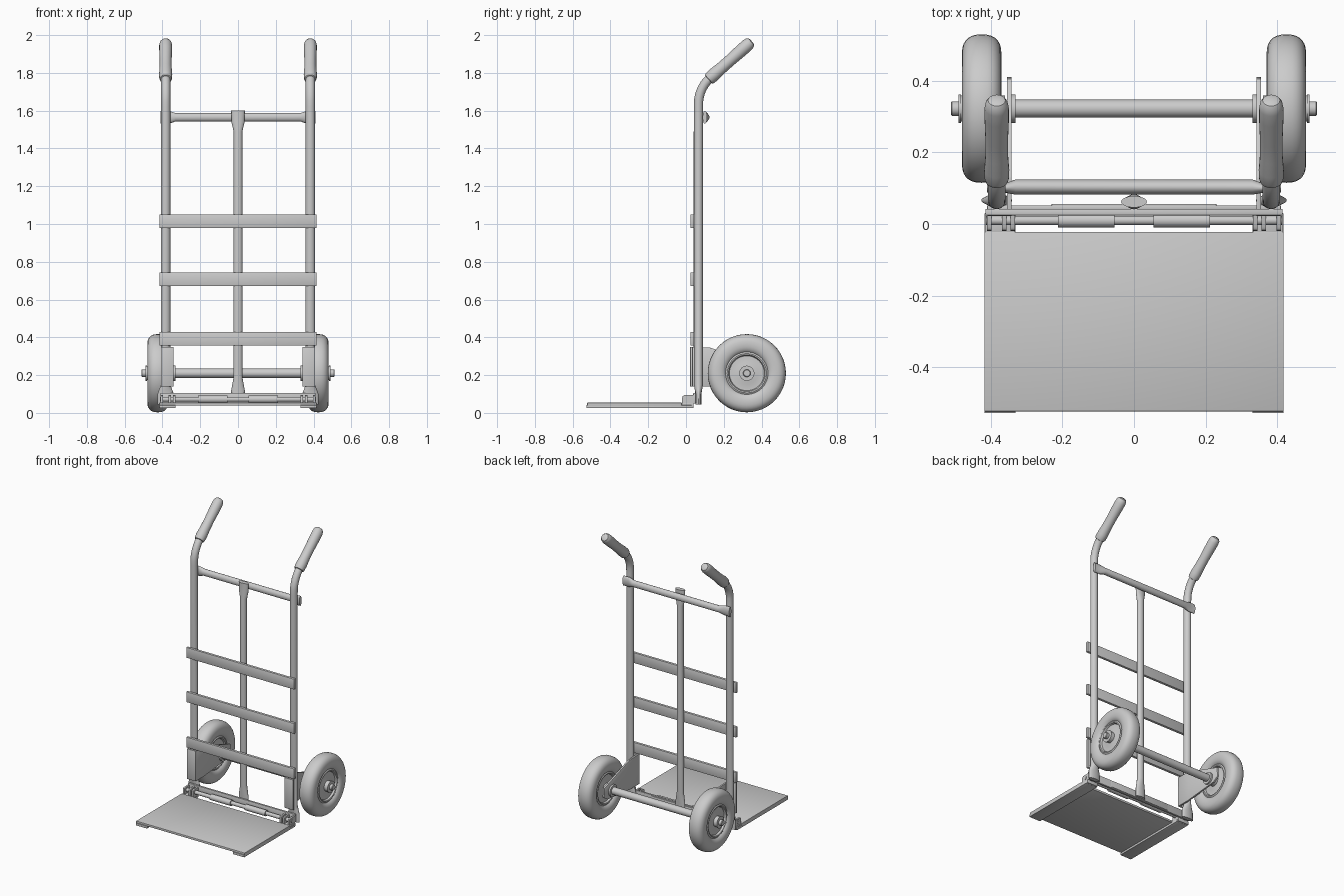
import bpy, bmesh, math
from mathutils import Vector as V

if "Cube" in bpy.data.objects:
    bpy.data.objects.remove(bpy.data.objects["Cube"])

X, Y, Z = V((1, 0, 0)), V((0, 1, 0)), V((0, 0, 1))


def finish(name, bm, angle=35):
    bmesh.ops.recalc_face_normals(bm, faces=bm.faces)
    me = bpy.data.meshes.new(name)
    bm.to_mesh(me)
    bm.free()
    ob = bpy.data.objects.new(name, me)
    bpy.context.collection.objects.link(ob)
    bpy.context.view_layer.objects.active = ob
    ob.select_set(True)
    bpy.ops.object.shade_smooth_by_angle(angle=math.radians(angle))
    ob.select_set(False)
    return ob


def loft(name, secs, u, n=24, closed=False):
    """Elliptical sections (centre, v axis, radius along u, radius along v)."""
    bm = bmesh.new()
    rings = []
    for c, v, a, b in secs:
        rings.append([bm.verts.new(V(c) + u * a * math.cos(t) + v * b * math.sin(t))
                      for t in (2 * math.pi * i / n for i in range(n))])
    pairs = list(zip(rings, rings[1:])) + ([(rings[-1], rings[0])] if closed else [])
    for r0, r1 in pairs:
        for i in range(n):
            j = (i + 1) % n
            bm.faces.new((r0[i], r0[j], r1[j], r1[i]))
    if not closed:
        bm.faces.new(rings[0])
        bm.faces.new(rings[-1])
    return finish(name, bm)


def lathe(name, prof, y, z, n=32, closed=False):
    """Turned part about an axis along x; prof is (x, radius)."""
    return loft(name, [((x, y, z), Z, r, r) for x, r in prof], Y, n, closed)


def prism(name, pts, x0, x1, bevel=0.0):
    """Side profile (y, z) extruded from x0 to x1."""
    bm = bmesh.new()
    f = bm.faces.new([bm.verts.new((x0, y, z)) for y, z in pts])
    ext = bmesh.ops.extrude_face_region(bm, geom=[f])
    bmesh.ops.translate(bm, vec=(x1 - x0, 0, 0),
                        verts=[g for g in ext["geom"] if isinstance(g, bmesh.types.BMVert)])
    if bevel:
        bmesh.ops.bevel(bm, geom=bm.edges[:], offset=bevel, segments=2, affect='EDGES', profile=0.5)
    return finish(name, bm)


def box(name, x0, x1, y0, y1, z0, z1, bevel=0.002):
    return prism(name, [(y0, z0), (y1, z0), (y1, z1), (y0, z1)], x0, x1, bevel)


RX, RY = 0.383, 0.066
AY, AZ = 0.322, 0.21
BEND = math.radians(48.5)
d = V((0, math.sin(BEND), math.cos(BEND)))
gv = V((0, math.cos(BEND), -math.sin(BEND)))

for s, side in ((-1, "left"), (1, "right")):
    # side rail: flattened foot, straight run, bend toward the grip
    secs = [((s * RX, RY, z), Y, a, b) for z, a, b in
            ((0.045, 0.043, 0.015), (0.10, 0.043, 0.015), (0.125, 0.034, 0.02),
             (0.15, 0.0245, 0.0245), (1.62, 0.0245, 0.0245))]
    R = 0.185
    for i in range(1, 11):
        t = BEND * i / 10
        secs.append(((s * RX, RY + R * (1 - math.cos(t)), 1.635 + R * math.sin(t)),
                     V((0, math.cos(t), -math.sin(t))), 0.0245, 0.0245))
    start = V(secs[-1][0])
    secs.append((start + d * 0.25, gv, 0.0245, 0.0245))
    loft(side + "_rail", secs, X)

    # hand grip
    loft(side + "_grip", [(start + d * t, gv, r, r) for t, r in
         ((-0.012, 0.026), (-0.01, 0.031), (0.0, 0.034), (0.03, 0.035), (0.08, 0.032), (0.14, 0.0315),
          (0.22, 0.034), (0.26, 0.034), (0.278, 0.031), (0.289, 0.024), (0.293, 0.014))], X)

    # axle bracket: front flange and plate running back to the axle
    box(side + "_bracket_flange", s * 0.342, s * 0.408, 0.022, 0.036, 0.14, 0.35)
    prism(side + "_bracket_plate", [(0.025, 0.14), (0.025, 0.35), (0.13, 0.345), (0.405, 0.255),
                                    (0.41, 0.19), (0.37, 0.165), (0.12, 0.14)],
          s * 0.342, s * 0.354, 0.001)

    # tyre
    tyre = []
    for i in range(28):
        t = 2 * math.pi * i / 28
        c, q = math.cos(t), math.sin(t)
        tyre.append((s * (0.425 + 0.055 * math.copysign(abs(c) ** 0.8, c)),
                     0.154 + 0.053 * math.copysign(abs(q) ** 0.85, q)))
    lathe(side + "_tyre", tyre, AY, AZ, 48, True)

    # wheel rim, dished on both sides
    half = [(0.036, 0.04), (0.03, 0.06), (0.03, 0.092), (0.042, 0.097), (0.044, 0.104), (0.038, 0.114)]
    rim = [(-x, r) for x, r in half] + [(x, r) for x, r in reversed(half)]
    lathe(side + "_wheel_rim", [(s * (0.425 + x), r) for x, r in rim], AY, AZ, 40)

    # hub, washers and axle end
    lathe(side + "_hub", [(s * x, r) for x, r in ((0.36, 0.036), (0.482, 0.036))], AY, AZ)
    lathe(side + "_outer_washer", [(s * x, 0.04) for x in (0.482, 0.490)], AY, AZ)
    lathe(side + "_inner_washer", [(s * x, 0.04) for x in (0.330, 0.342)], AY, AZ)
    lathe(side + "_axle_end", [(s * x, r) for x, r in
          ((0.33, 0.02), (0.508, 0.02), (0.511, 0.017))], AY, AZ)

    # hinge lugs around the pin
    lug = [(-0.02, 0.045), (0.04, 0.045), (0.04, 0.095), (-0.008, 0.095), (-0.017, 0.089), (-0.02, 0.08)]
    for k, x in enumerate((0.332, 0.356, 0.398)):
        prism(f"{side}_hinge_lug_{k + 1}", lug, s * x, s * (x + 0.012))
    box(side + "_hinge_foot", s * 0.332, s * 0.415, -0.03, 0.04, 0.026, 0.05)
    lathe(side + "_hinge_knuckle", [(s * x, 0.02) for x in (0.055, 0.212)], 0.01, 0.072)

    # runner under the toe plate
    box(side + "_runner", s * 0.33, s * 0.417, -0.528, 0.03, 0.025, 0.041)

# hinge pin and bottom cross member
lathe("hinge_pin", [(-0.413, 0.013), (0.413, 0.013)], 0.01, 0.072)
box("bottom_bar", -0.41, 0.41, 0.038, 0.052, 0.05, 0.105)
box("bottom_bar_backing", -0.23, 0.23, 0.050, 0.056, 0.055, 0.10)

# toe plate
box("toe_plate", -0.417, 0.417, -0.523, -0.022, 0.039, 0.054)

# main axle
lathe("axle", [(-0.34, 0.025), (0.34, 0.025)], AY, AZ)

# centre tube with flattened ends
loft("centre_tube", [((0, 0.062, z), Y, a, b) for z, a, b in
     ((0.06, 0.036, 0.014), (0.12, 0.036, 0.014), (0.19, 0.023, 0.021), (1.49, 0.023, 0.021),
      (1.54, 0.035, 0.016), (1.6, 0.036, 0.016))], X)

# upper crossbar, flattened behind the rails
loft("upper_crossbar", [((x, y, 1.565), Y, a, b) for x, y, a, b in
     ((-0.41, 0.1, 0.034, 0.012), (-0.365, 0.1, 0.034, 0.012), (-0.33, 0.103, 0.022, 0.021),
      (0.33, 0.103, 0.022, 0.021), (0.365, 0.1, 0.034, 0.012), (0.41, 0.1, 0.034, 0.012))], Z)

# load slats
for k, z in enumerate((0.392, 0.707, 1.015)):
    box(f"slat_{k + 1}", -0.415, 0.415, 0.024, 0.042, z - 0.036, z + 0.036)
